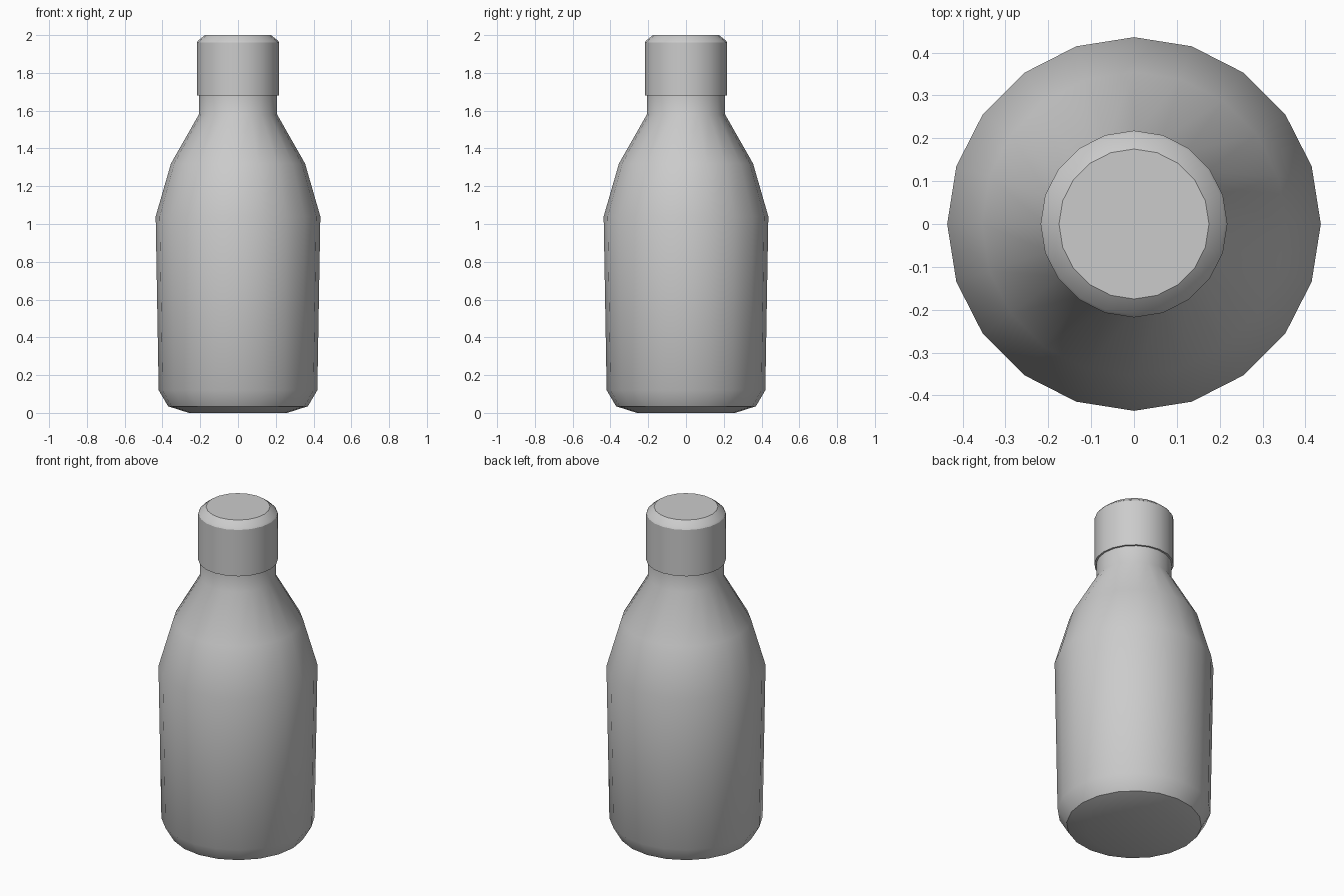
import bpy, bmesh
from math import cos, sin, tau, radians

if "Cube" in bpy.data.objects:
    bpy.data.objects.remove(bpy.data.objects["Cube"])

SIDES = 20


def lathe(name, profile):
    """Revolve an (r, z) profile around z and cap both ends."""
    bm = bmesh.new()
    rings = [[bm.verts.new((r * cos(tau * i / SIDES), r * sin(tau * i / SIDES), z))
              for i in range(SIDES)] for r, z in profile]
    for a, b in zip(rings, rings[1:]):
        for i in range(SIDES):
            j = (i + 1) % SIDES
            bm.faces.new((a[i], a[j], b[j], b[i]))
    bm.faces.new(rings[0][::-1])
    bm.faces.new(rings[-1])
    mesh = bpy.data.meshes.new(name)
    bm.to_mesh(mesh)
    bm.free()
    obj = bpy.data.objects.new(name, mesh)
    bpy.context.collection.objects.link(obj)
    bpy.ops.object.select_all(action='DESELECT')
    obj.select_set(True)
    bpy.context.view_layer.objects.active = obj
    bpy.ops.object.shade_smooth_by_angle(angle=radians(30))
    return obj


# Bottle: rounded base, slightly flared wall, sloping shoulder and neck
lathe("bottle_body", [(0.26, 0), (0.37, 0.035), (0.42, 0.12), (0.436, 1.04),
                      (0.355, 1.32), (0.207, 1.58), (0.207, 1.70)])

# Cap: straight collar with a chamfered top
lathe("cap", [(0.218, 1.68), (0.218, 1.96), (0.212, 1.97), (0.175, 2.0)])
